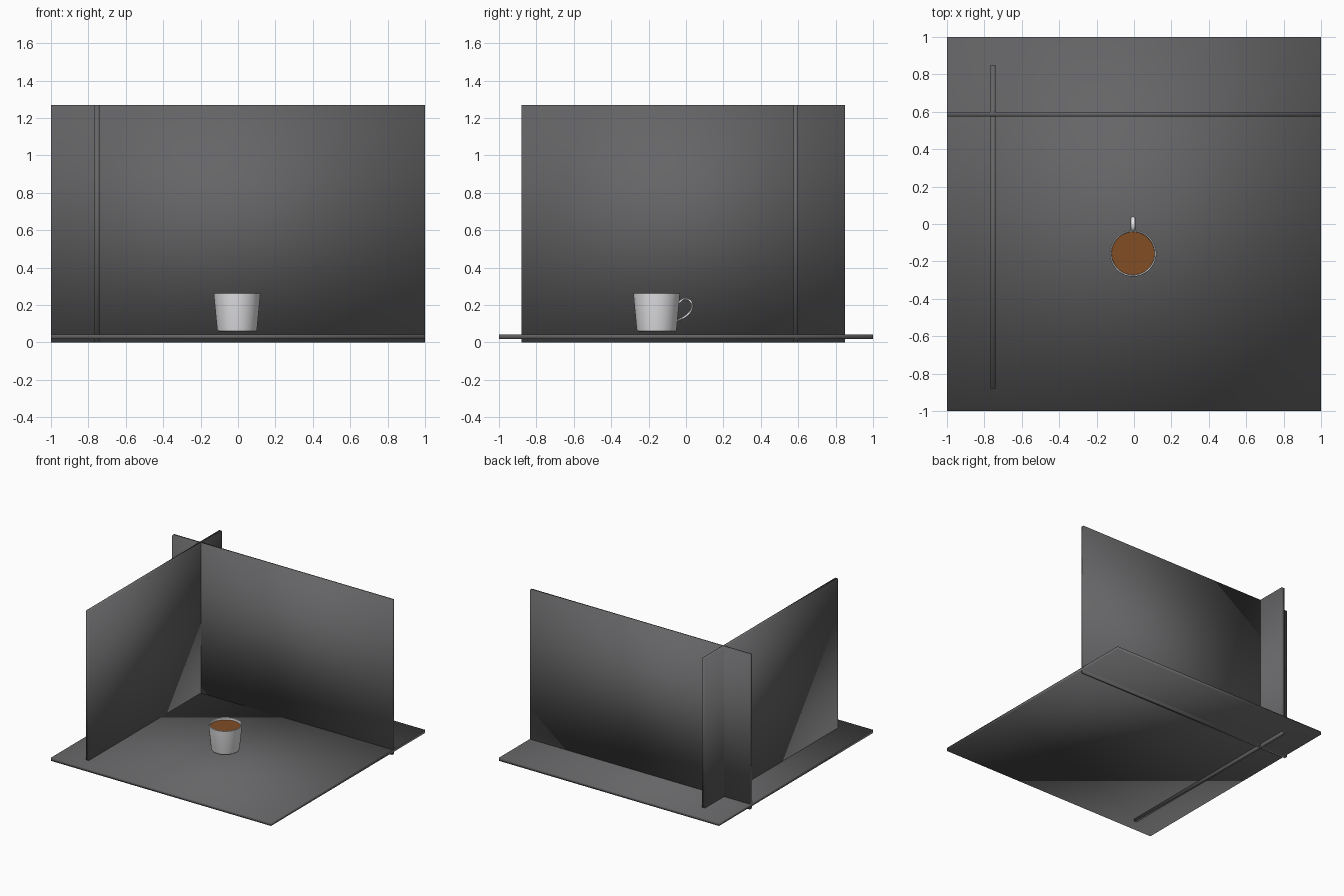
import bpy, bmesh, math
from mathutils import Vector

if "Cube" in bpy.data.objects:
    bpy.data.objects.remove(bpy.data.objects["Cube"])


def material(name, rgb):
    m = bpy.data.materials.new(name)
    m.use_nodes = True
    m.diffuse_color = (*rgb, 1)
    m.node_tree.nodes["Principled BSDF"].inputs["Base Color"].default_value = (*rgb, 1)
    return m


charcoal = material("charcoal", (0.13, 0.13, 0.135))
china = material("white china", (0.8, 0.8, 0.82))
coffee = material("coffee brown", (0.22, 0.075, 0.018))


def finish(name, bm, mat):
    bmesh.ops.recalc_face_normals(bm, faces=bm.faces)
    mesh = bpy.data.meshes.new(name)
    bm.to_mesh(mesh)
    bm.free()
    mesh.materials.append(mat)
    ob = bpy.data.objects.new(name, mesh)
    bpy.context.collection.objects.link(ob)
    mesh.shade_smooth()
    return ob


def slab(name, low, high):
    """Softly shaded box between two corners."""
    low, high = Vector(low), Vector(high)
    bm = bmesh.new()
    bmesh.ops.create_cube(bm, size=1)
    bmesh.ops.scale(bm, vec=high - low, verts=bm.verts)
    bmesh.ops.translate(bm, vec=(low + high) / 2, verts=bm.verts)
    return finish(name, bm, charcoal)


def lathe(name, profile, centre, mat, steps=48):
    """Spin a radius/height profile round the z axis."""
    bm = bmesh.new()
    verts = [bm.verts.new((r, 0, z)) for r, z in profile]
    edges = [bm.edges.new(pair) for pair in zip(verts, verts[1:])]
    bmesh.ops.spin(bm, geom=verts + edges, cent=(0, 0, 0), axis=(0, 0, 1),
                   angle=math.tau, steps=steps)
    bmesh.ops.remove_doubles(bm, verts=bm.verts, dist=0.0005)
    bmesh.ops.translate(bm, vec=centre, verts=bm.verts)
    ob = finish(name, bm, mat)
    ob.data.set_sharp_from_angle(angle=math.radians(40))
    return ob


# Room: floor and two crossing walls
slab("floor", (-1, -1, 0.018), (1, 1, 0.044))
slab("back_wall", (-1, 0.574, 0), (1, 0.6, 1.27))
slab("side_wall", (-0.766, -0.88, 0), (-0.74, 0.85, 1.27))

# Cup and its drink
centre = (-0.005, -0.157, 0)
lathe("cup", [(0, 0.057), (0.096, 0.057), (0.104, 0.062), (0.107, 0.072),
              (0.125, 0.262), (0.122, 0.265), (0.116, 0.262),
              (0.099, 0.075), (0, 0.07)], centre, china)
lathe("coffee", [(0, 0.246), (0.116, 0.246)], centre, coffee)

# Handle: a smooth swept loop, wider than thick
path = [(-0.04, 0.21), (-0.012, 0.231), (0.018, 0.225), (0.033, 0.2),
        (0.024, 0.166), (-0.008, 0.136), (-0.05, 0.115)]
curve = bpy.data.curves.new("handle_path", "CURVE")
curve.dimensions = "3D"
curve.bevel_depth = 0.006
curve.bevel_resolution = 3
curve.resolution_u = 6
spline = curve.splines.new("BEZIER")
spline.bezier_points.add(len(path) - 1)
for point, (y, z) in zip(spline.bezier_points, path):
    point.co = (0, y, z)
    point.handle_left_type = point.handle_right_type = "AUTO"
helper = bpy.data.objects.new("handle_path", curve)
bpy.context.collection.objects.link(helper)
bpy.context.view_layer.update()
bm = bmesh.new()
bm.from_mesh(helper.to_mesh())
helper.to_mesh_clear()
bpy.data.objects.remove(helper)
bmesh.ops.scale(bm, vec=(2.1, 1, 1), verts=bm.verts)
bmesh.ops.translate(bm, vec=(centre[0], 0, 0), verts=bm.verts)
finish("cup_handle", bm, china)
